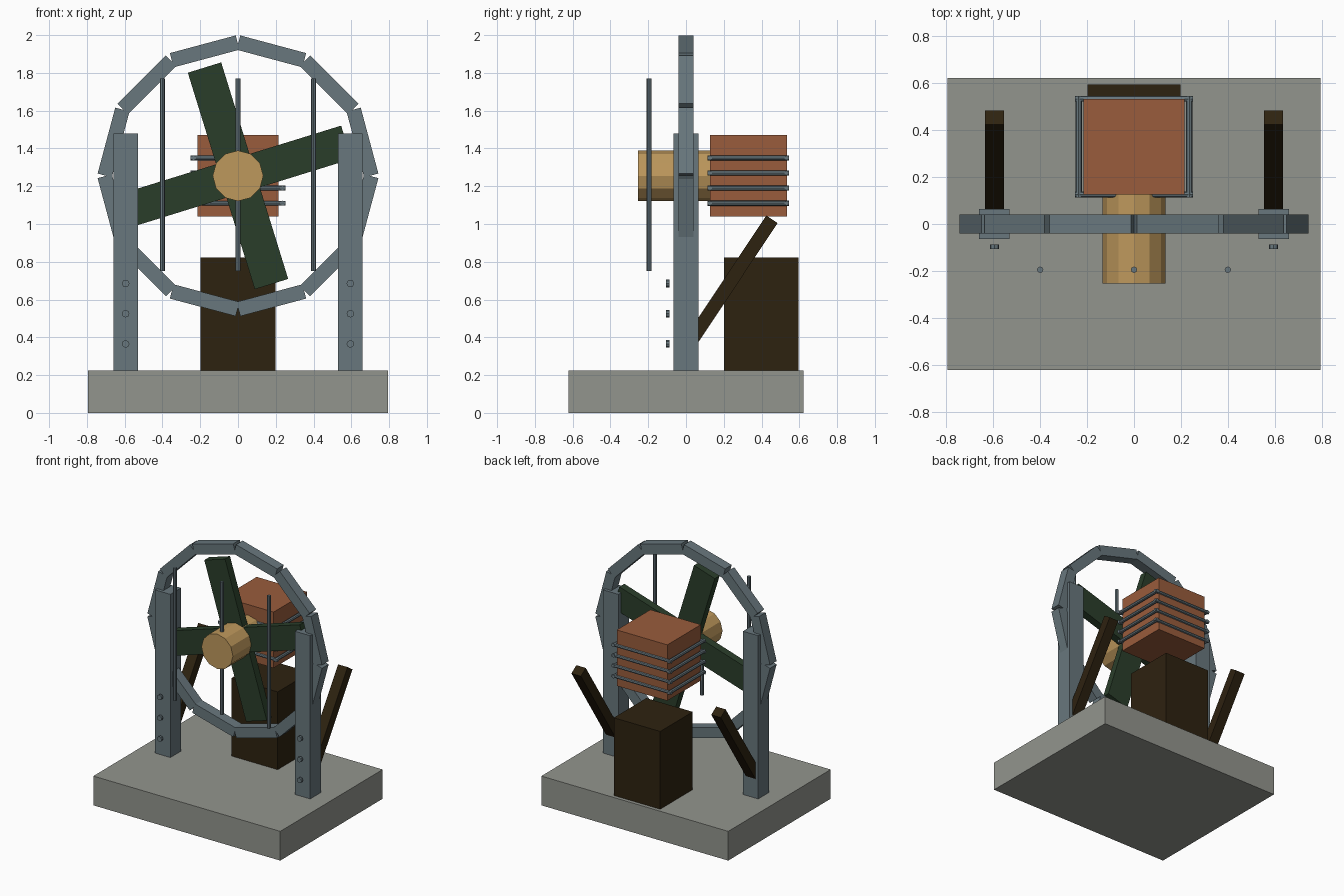
import bpy, math
from mathutils import Matrix, Vector

if "Cube" in bpy.data.objects:
    bpy.data.objects.remove(bpy.data.objects["Cube"])


def material(name, rgb):
    m = bpy.data.materials.new(name)
    m.diffuse_color = (*rgb, 1)
    m.use_nodes = True
    m.node_tree.nodes["Principled BSDF"].inputs["Base Color"].default_value = m.diffuse_color
    return m


CONCRETE = material("concrete grey", (0.29, 0.30, 0.27))
STEEL = material("blue grey steel", (0.138, 0.184, 0.205))
GREEN = material("dark green", (0.023, 0.048, 0.023))
COPPER = material("terracotta", (0.32, 0.107, 0.045))
BRASS = material("tan brass", (0.515, 0.314, 0.107))
BROWN = material("dark brown", (0.027, 0.016, 0.005))


def finish(name, mat):
    o = bpy.context.object
    o.name = o.data.name = name
    o.data.materials.append(mat)
    return o


def box(name, center, size, mat, rot=(0, 0, 0)):
    bpy.ops.mesh.primitive_cube_add(size=1, location=center, rotation=rot)
    o = finish(name, mat)
    o.data.transform(Matrix.Diagonal((*size, 1)))
    return o


def rod(name, a, b, r, mat, sides=8):
    a, b = Vector(a), Vector(b)
    d = b - a
    bpy.ops.mesh.primitive_cylinder_add(
        vertices=sides, radius=r, depth=d.length, location=(a + b) / 2,
        rotation=d.to_track_quat('Z', 'Y').to_euler())
    return finish(name, mat)


AXLE = 1.255

# Slab and the block standing behind the wheel
box("base_slab", (0, 0, 0.1125), (1.59, 1.245, 0.225), CONCRETE)
box("rear_block", (0, 0.398, 0.523), (0.395, 0.395, 0.6), BROWN)

# Posts, rear braces and bolts
for side, s in (("left", -1), ("right", 1)):
    x = s * 0.595
    box(f"{side}_post", (x, 0, 0.8525), (0.13, 0.13, 1.255), STEEL)
    tilt, length = math.radians(33.6), 0.78
    box(f"{side}_brace",
        (x, 0.455 - math.sin(tilt) * length / 2, 1.025 - math.cos(tilt) * length / 2),
        (0.08, 0.072, length), BROWN, (-tilt, 0, 0))
    for i, z in enumerate((0.365, 0.525, 0.685)):
        rod(f"{side}_bolt_{i}", (x, -0.107, z), (x, -0.088, z), 0.02, STEEL)

# Ring of twelve straight segments
for i in range(12):
    a = math.radians(15 + 30 * i)
    box(f"ring_segment_{i}", (0.682 * math.sin(a), 0, AXLE + 0.682 * math.cos(a)),
        (0.361, 0.08, 0.078), STEEL, (0, a, 0))

# Two crossed blades and the hub
for i in range(2):
    box(f"blade_{i}", (0, 0, AXLE), (0.185, 0.06, 1.2), GREEN,
        (0, -0.3 + i * math.pi / 2, 0))
rod("hub", (0, -0.253, AXLE), (0, 0.14, AXLE), 0.134, BRASS, 12)

# Front guard bars
for i, x in enumerate((-0.4, 0, 0.4)):
    rod(f"guard_bar_{i}", (x, -0.195, 0.75), (x, -0.195, 1.77), 0.0135, STEEL)

# Generator box wrapped by four square wire loops
box("generator", (0, 0.33, 1.255), (0.43, 0.408, 0.43), COPPER)
for i, z in enumerate((1.11, 1.19, 1.27, 1.35)):
    for s in (-1, 1):
        rod(f"loop_{i}_across_{s}", (-0.252, 0.33 + s * 0.204, z),
            (0.252, 0.33 + s * 0.204, z), 0.0125, STEEL)
        rod(f"loop_{i}_along_{s}", (s * 0.236, 0.114, z),
            (s * 0.236, 0.546, z), 0.0135, STEEL)
